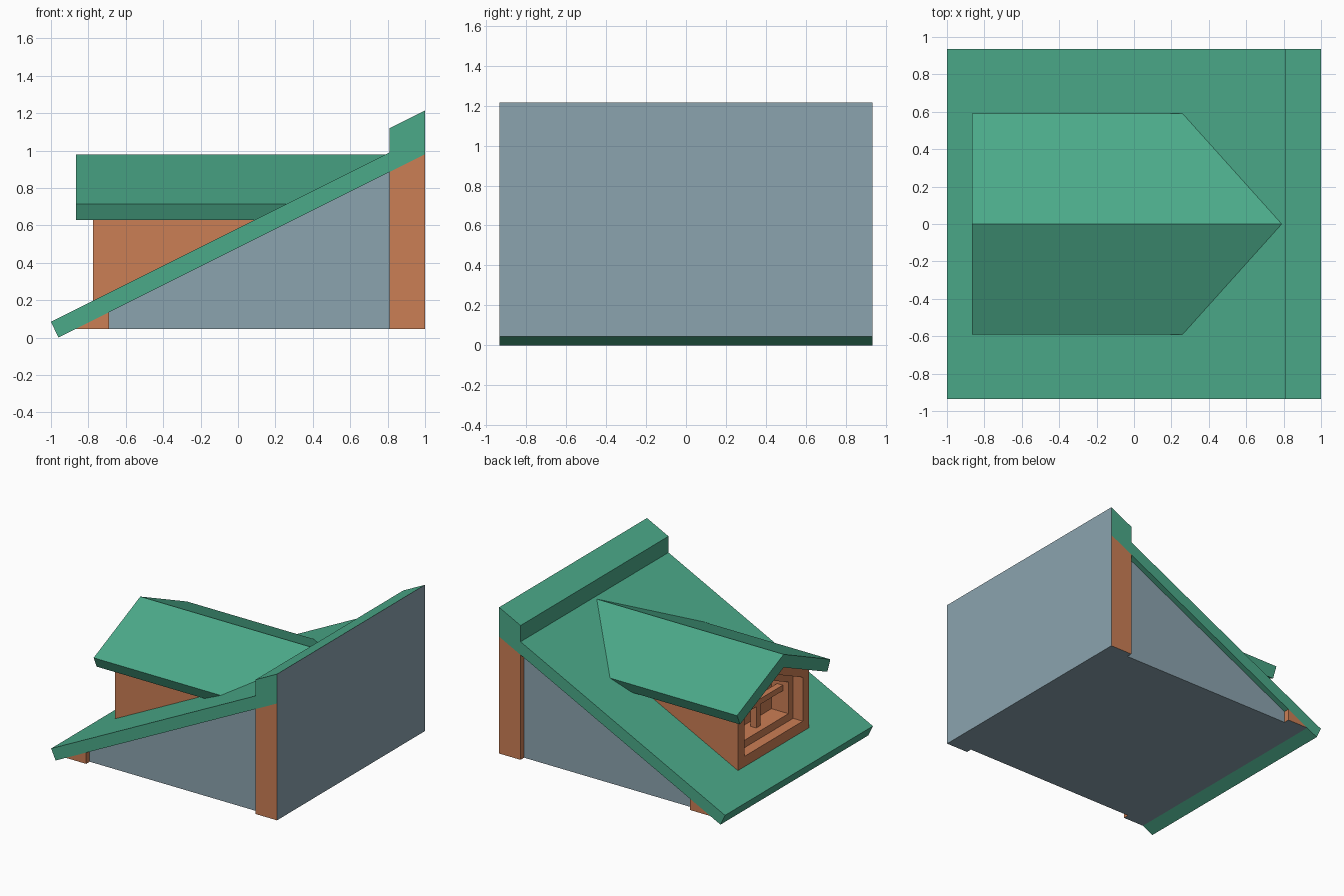
import bpy, bmesh

if "Cube" in bpy.data.objects:
    bpy.data.objects.remove(bpy.data.objects["Cube"])


def material(name, rgb):
    m = bpy.data.materials.new(name)
    m.diffuse_color = (*rgb, 1)
    m.use_nodes = True
    m.node_tree.nodes["Principled BSDF"].inputs["Base Color"].default_value = m.diffuse_color
    return m


GREEN = material("roof_green", (0.07, 0.40, 0.25))
ORANGE = material("trim_orange", (0.60, 0.21, 0.09))
BLUE = material("wall_blue", (0.26, 0.37, 0.43))


def loft(name, loops, mat, blue_normals=()):
    """Join equal-length closed loops and cap both ends."""
    bm = bmesh.new()
    rings = [[bm.verts.new(p) for p in loop] for loop in loops]
    n = len(rings[0])
    for a, b in zip(rings, rings[1:]):
        for i in range(n):
            j = (i + 1) % n
            bm.faces.new((a[i], a[j], b[j], b[i]))
    bm.faces.new(rings[0])
    bm.faces.new(rings[-1])
    bmesh.ops.recalc_face_normals(bm, faces=bm.faces)
    bm.normal_update()
    for f in bm.faces:
        if any(f.normal.dot(d) > 0.99 for d in map(lambda v: bmesh_vec(v), blue_normals)):
            f.material_index = 1
    me = bpy.data.meshes.new(name)
    bm.to_mesh(me)
    bm.free()
    me.materials.append(mat)
    me.materials.append(BLUE)
    ob = bpy.data.objects.new(name, me)
    bpy.context.collection.objects.link(ob)
    return ob


def bmesh_vec(v):
    from mathutils import Vector
    return Vector(v)


def prism_y(name, profile, half, mat, blue_normals=()):
    return loft(name, [[(x, y, z) for x, z in profile] for y in (-half, half)],
                mat, blue_normals)


def under(x):
    """Height of the main roof underside."""
    return 0.48 + 0.5 * x


def slab_x(z):
    """x where height z lies in the middle of the main roof slab."""
    return 2 * (z - 0.03) - 1


W, BASE = 0.935, 0.045
OUT, DOWN = (1, 0, 0), (0, 0, -1)

# Main roof with raised ridge block
prism_y("main_roof", [(-1, 0.085), (-0.96, 0), (1, 0.98), (1, 1.215),
                      (0.81, 1.12), (0.81, 0.99)], W, GREEN, [OUT])

# Recessed wall body and the flush end posts
prism_y("wall_body", [(-0.69, BASE), (0.81, BASE), (0.81, under(0.81)),
                      (-0.69, under(-0.69))], 0.89, BLUE)
prism_y("back_post", [(0.81, BASE), (1, BASE), (1, under(1)),
                      (0.81, under(0.81))], W, ORANGE, [OUT, DOWN])
prism_y("eave_post", [(-0.87, BASE), (-0.69, BASE), (-0.69, under(-0.69))],
        W, ORANGE, [DOWN])

# Dormer roof, ends buried in the main roof slab
gable = [(0, 0.98), (0.59, 0.715), (0.552, 0.63), (0, 0.875),
         (-0.552, 0.63), (-0.59, 0.715)]
loft("dormer_roof", [[(-0.865, y, z) for y, z in gable],
                     [(slab_x(z), y, z) for y, z in gable]], GREEN)


# Dormer walls with a stepped window recess
def pentagon(inset, bottom):
    h, top = 0.45 - inset, 0.885 - 1.1 * inset
    side = top - 0.45 * h
    return [(-h, bottom), (h, bottom), (h, side), (0, top), (-h, side)]


outer, mid, inner = pentagon(0, 0.16), pentagon(0.08, 0.28), pentagon(0.14, 0.34)
steps = [(-0.775, outer), (-0.775, mid), (-0.69, mid), (-0.69, inner), (-0.54, inner)]
loft("dormer_walls", [[(slab_x(z), y, z) for y, z in outer]] +
     [[(x, y, z) for y, z in ring] for x, ring in steps], ORANGE)


# Window bars
def bar(name, y0, y1, z0, z1):
    prof = [(y0, z0), (y1, z0), (y1, z1), (y0, z1)]
    loft(name, [[(x, y, z) for y, z in prof] for x in (-0.64, -0.59)], ORANGE)


bar("window_mullion", -0.025, 0.025, 0.335, 0.72)
bar("window_crossbar", -0.315, 0.315, 0.51, 0.555)
